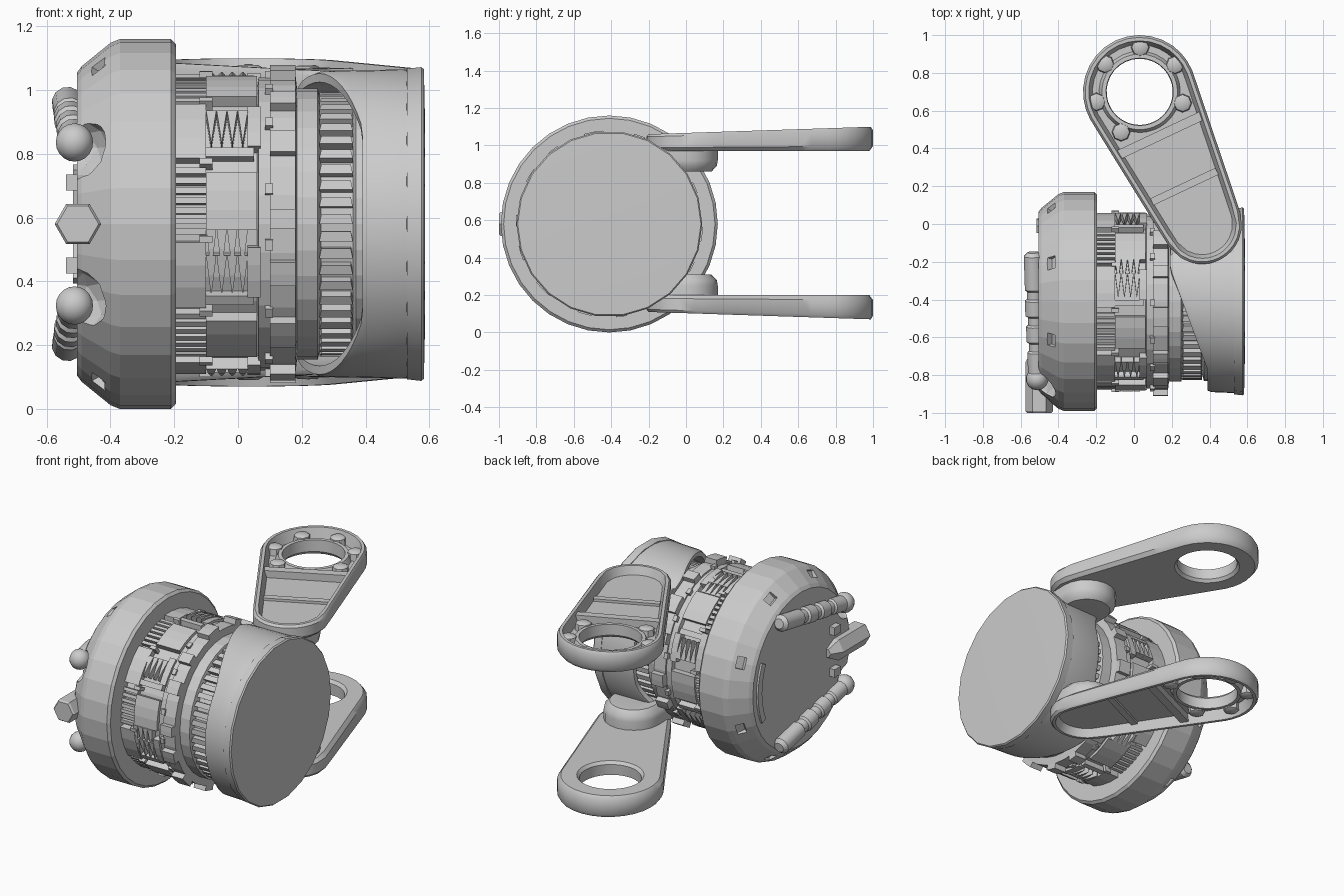
import bpy, bmesh, random
from math import sin, cos, pi, radians, sqrt, atan2
from mathutils import Vector, Matrix

if "Cube" in bpy.data.objects:
    bpy.data.objects.remove(bpy.data.objects["Cube"])

random.seed(4)
CY, CZ = -0.41, 0.58                      # main axis runs along x
AXIS = Matrix.Translation((0, CY, CZ))


def finish(bm, name, smooth=None):
    bmesh.ops.recalc_face_normals(bm, faces=bm.faces)
    me = bpy.data.meshes.new(name)
    bm.to_mesh(me)
    bm.free()
    ob = bpy.data.objects.new(name, me)
    bpy.context.collection.objects.link(ob)
    if smooth:
        bpy.ops.object.select_all(action='DESELECT')
        ob.select_set(True)
        bpy.context.view_layer.objects.active = ob
        bpy.ops.object.shade_smooth_by_angle(angle=radians(smooth))
    return ob


def loft(bm, loops, closed=False):
    rings = [[bm.verts.new(p) for p in lp] for lp in loops]
    n = len(rings[0])
    pairs = list(zip(rings, rings[1:])) + ([(rings[-1], rings[0])] if closed else [])
    for a, b in pairs:
        for i in range(n):
            bm.faces.new((a[i], a[(i + 1) % n], b[(i + 1) % n], b[i]))
    if not closed:
        bm.faces.new(rings[0])
        bm.faces.new(rings[-1])


def lathe(bm, profile, n, m=AXIS, turn=0.0):
    loft(bm, [[m @ Vector((x, r * cos(2 * pi * (i + turn) / n), r * sin(2 * pi * (i + turn) / n)))
               for i in range(n)] for x, r in profile])


def polar(x, r, deg):                      # 0 degrees = front, 90 = top
    a = radians(deg)
    return Vector((x, CY - r * cos(a), CZ + r * sin(a)))


def block(bm, x0, x1, r0, r1, a0, a1, steps=1, taper=0.0):
    loops = []
    for k in range(steps + 1):
        t = k / steps
        a, d = a0 + (a1 - a0) * t, taper * t * (x1 - x0) / 2
        loops.append([polar(x0 + d, r0, a), polar(x1 - d, r0, a),
                      polar(x1 - d, r1, a), polar(x0 + d, r1, a)])
    loft(bm, loops)


def box(bm, c, size, rot=Matrix()):
    bmesh.ops.create_cube(bm, size=1, matrix=Matrix.Translation(c) @ rot @ Matrix.Diagonal((*size, 1)))


# large front flange with chamfer, slots and scoops
bm = bmesh.new()
lathe(bm, [(-.505, .475), (-.49, .495), (-.40, .568), (-.37, .58), (-.21, .58), (-.195, .565), (-.195, .43)], 32)
flange = finish(bm, "flange")
bm = bmesh.new()
for k in range(8):
    a = 22.5 + 45 * k
    if k in (0, 7):
        bmesh.ops.create_icosphere(bm, subdivisions=2, radius=.10, matrix=Matrix.Translation(
            polar(-.50, .51, 28 if k == 0 else -28)))
    else:
        box(bm, polar(-.445, .54, a), (.06, .05, .07),
            Matrix.Rotation(-radians(a), 4, 'X') @ Matrix.Rotation(radians(35), 4, 'Z'))
cutter = finish(bm, "flange_cutter")
cutter.hide_render = True
cutter.hide_set(True)
mod = flange.modifiers.new("slots", 'BOOLEAN')
mod.operation, mod.object, mod.solver = 'DIFFERENCE', cutter, 'EXACT'

# raised arc and small studs on the flange face
bm = bmesh.new()
block(bm, -.517, -.50, .40, .44, 155, 205, 6)
for s in (-1, 1):
    box(bm, (-.52, -.72, CZ + s * .13), (.04, .06, .05))
finish(bm, "face_studs")

# stepped rods lying across the flange face
for s, side in ((1, "upper"), (-1, "lower")):
    p0, p1 = Vector((-.535, -.15, CZ + s * .385)), Vector((-.512, -.85, CZ + s * .25))
    d = p1 - p0
    m = Matrix.Translation(p0) @ Vector((1, 0, 0)).rotation_difference(d).to_matrix().to_4x4()
    L = d.length
    bm = bmesh.new()
    lathe(bm, [(0, .03), (.02, .05), (.20, .05), (.21, .04), (.25, .04), (.26, .052), (.34, .052), (.35, .038),
               (.39, .038), (.40, .05), (.48, .05), (.49, .038), (.53, .038), (.54, .048), (L - .04, .048)],
          12, m)
    bmesh.ops.create_uvsphere(bm, u_segments=14, v_segments=10, radius=.06,
                              matrix=Matrix.Translation(p1 - d.normalized() * .03))
    finish(bm, side + "_rod", 40)

# hexagonal bolt on the front
bm = bmesh.new()
m = Matrix.Translation((-.502, -.66, CZ)) @ Matrix.Rotation(-pi / 2, 4, 'Z')
lathe(bm, [(0, .03), (.07, .073), (.33, .073), (.34, .065)], 6, m)
finish(bm, "hex_bolt")

# drum core
bm = bmesh.new()
lathe(bm, [(-.2, .435), (.06, .435), (.065, .46), (.10, .46), (.10, .47), (.18, .47), (.185, .425),
           (.25, .425), (.26, .385), (.36, .385), (.37, .42), (.45, .42)], 32)
finish(bm, "drum_core")

# drum panels, slats and saw-tooth windows
panels, slats, saws = bmesh.new(), bmesh.new(), bmesh.new()
for k in range(12):
    a = 30 * k - 4
    if k % 2 == 0:
        for j in range(7):
            block(slats, -.2, -.10, .43, .463, a + 4 * j, a + 4 * j + 2.4)
        block(panels, -.10, .06, .43, .472, a + 2, a + 24, 3)
    else:
        block(panels, -.2, -.10, .43, .472, a, a + 27, 3)
        block(panels, -.10, .05, .43, .466, a + 1, a + 5)
        block(panels, .03, .07, .43, .474, a + 5, a + 25, 3)
    w = a + (7 if k % 2 else -13)
    if k % 2 or k in (0, 4, 8):
        for j in range(4):
            x = -.10 + .033 * j
            block(saws, x, x + .032, .44, .478, w + 15, w, 2, .92)
    block(panels, -.12, -.08, .43, .482, a - 3, a - .5)
finish(panels, "drum_panels")
finish(slats, "drum_slats")
finish(saws, "saw_tooth_inserts")

# lugs round the middle ring
bm = bmesh.new()
for k in range(14):
    a = 360 / 14 * k + random.uniform(-3, 3)
    block(bm, .10, .18, .45, .50, a, a + random.choice((7, 9, 12)), 2)
    block(bm, .085, .11, .44, .48, a + 13, a + 17)
finish(bm, "ring_lugs")

# toothed band
bm = bmesh.new()
for k in range(48):
    a = 7.5 * k
    block(bm, .255, .36, .37, .415, a, a + 4.3, 1, .12)
finish(bm, "toothed_band")


# rear shell, swept forward at top and bottom
def shell_edge(deg):
    y = CY - .48 * cos(radians(deg))
    if y < -.1:
        return .39 - .20 * min(1, max(0, (y + .78) / .55))
    return .19 + .13 * min(1, (y + .1) / .14)


bm = bmesh.new()
degs = [6 * i for i in range(60)]
loft(bm, [[polar(shell_edge(a), .445, a) for a in degs],
          [polar(shell_edge(a), .472, a) for a in degs],
          [polar(shell_edge(a) + .02, .48, a) for a in degs],
          [polar(.53, .485, a) for a in degs],
          [polar(.53, .44, a) for a in degs]], True)
finish(bm, "rear_shell", 40)

# end disc
bm = bmesh.new()
lathe(bm, [(.525, .46), (.53, .492), (.575, .497), (.583, .49), (.587, .3)], 22)
finish(bm, "end_disc", 35)

# arms: tapered links with a ring hole, pocketed on the outer side
C1, R1, C2, R2 = Vector((.03, .70)), .30, Vector((.36, .0)), .212
AIM = atan2((C2 - C1).y, (C2 - C1).x)
N = 52
ANG = [AIM + t - .8 * sin(t) for t in (2 * pi * i / N for i in range(N))]


def outline(inset):
    pts = []
    for a in ANG:
        d, best = Vector((cos(a), sin(a))), 0
        for k in range(81):
            t = k / 80
            c, r = (C2 - C1) * t, R1 + (R2 - R1) * t - inset
            b = d.dot(c)
            q = b * b - c.length_squared + r * r
            if q >= 0:
                best = max(best, b + sqrt(q))
        pts.append(C1 + d * best)
    return pts


def circle(r):
    return [C1 + Vector((cos(a), sin(a))) * r for a in ANG]


def place(p, h, s):                        # h: 0 inner face, 1 outer face
    top = 1.06 + .04 * (p[1] + .21) / 1.21
    z = .97 + (top - .97) * h
    return Vector((p[0], p[1], z if s > 0 else 1.17 - z))


for s, side in ((1, "upper"), (-1, "lower")):
    bm = bmesh.new()
    stack = [(circle(.175), .15), (circle(.19), 0), (outline(.02), 0), (outline(0), .2), (outline(0), .85),
             (outline(.012), 1), (outline(.03), 1), (outline(.05), .45), (circle(.215), .45),
             (circle(.20), .72), (circle(.178), .72)]
    loft(bm, [[place(p, h, s) for p in lp] for lp, h in stack], True)
    finish(bm, side + "_arm", 40)

    # pocket webs, bumps and pivot pad rim
    bm = bmesh.new()
    u = (C2 - C1).normalized()
    v = Vector((-u.y, u.x))
    for t, half, wid, h in ((.255, .245, .025, .85), (.555, .19, .02, .6)):
        quad = [C1 + u * (t + i * wid) + v * (j * half) for i, j in ((-1, -1), (1, -1), (1, 1), (-1, 1))]
        loft(bm, [[place(p, .3, s) for p in quad], [place(p, h, s) for p in quad]])
    for k in range(6):
        a = AIM + radians(50 + 52 * k)
        c = C1 + Vector((cos(a), sin(a))) * .235
        loft(bm, [[place(c + Vector((cos(i * pi / 4), sin(i * pi / 4))) * r, h, s) for i in range(8)]
                  for r, h in ((.05, .4), (.045, .78), (.03, .85))])
    finish(bm, side + "_arm_ribs", 35)

    # rounded boss joining arm and shell
    bm = bmesh.new()
    ring = [(.17 * cos(pi * i / 10), .17 * sin(pi * i / 10) - (.25 if i > 10 else 0)) for i in range(21)][:20]
    rows = []
    for sc, z in ((.8, .86), (.97, .89), (1, .92), (1, .985)):
        rows.append([(.36 + x * sc, y * sc, z if s > 0 else 1.17 - z) for x, y in ring])
    loft(bm, rows)
    finish(bm, side + "_boss", 45)
